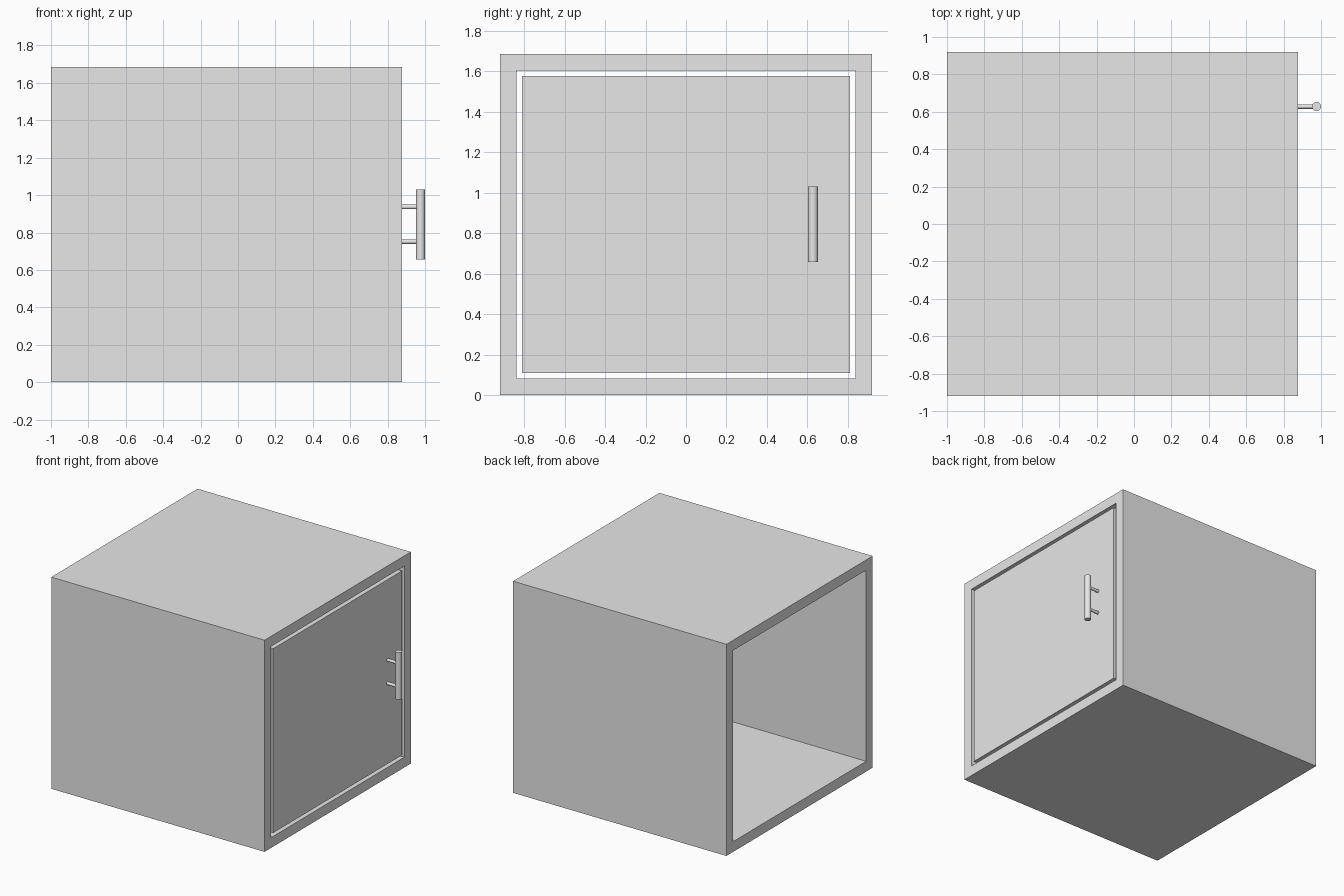
import bpy
import math

cube = bpy.data.objects.get("Cube")
if cube:
    bpy.data.objects.remove(cube, do_unlink=True)

grey = bpy.data.materials.new("plain grey")
grey.use_nodes = True
colour = (0.8, 0.8, 0.8, 1)
grey.diffuse_color = colour
grey.node_tree.nodes["Principled BSDF"].inputs["Base Color"].default_value = colour

BACK, FRONT = -1.0, 0.878      # open end and door end along x
HALF_W, HEIGHT = 0.92, 1.685
WALL, GAP = 0.082, 0.027


def add_object(name, verts, faces):
    mesh = bpy.data.meshes.new(name)
    mesh.from_pydata(verts, [], faces)
    mesh.materials.append(grey)
    obj = bpy.data.objects.new(name, mesh)
    bpy.context.collection.objects.link(obj)
    return obj


def rectangle(x, inset):
    """Corners of the cabinet section at x, moved inward by inset."""
    w, low, high = HALF_W - inset, inset, HEIGHT - inset
    return [(x, -w, low), (x, w, low), (x, w, high), (x, -w, high)]


def rod(name, radius, length, location, rotation=(0, 0, 0)):
    bpy.ops.mesh.primitive_cylinder_add(vertices=32, radius=radius, depth=length,
                                        location=location, rotation=rotation)
    obj = bpy.context.object
    obj.name = name
    obj.data.materials.append(grey)
    bpy.ops.object.shade_smooth_by_angle(angle=math.radians(40))


# Cabinet shell: a square tube open at both ends
rings = [rectangle(BACK, 0), rectangle(FRONT, 0),
         rectangle(FRONT, WALL), rectangle(BACK, WALL)]
faces = []
for r in range(4):
    for i in range(4):
        a, b, j = r * 4, (r + 1) % 4 * 4, (i + 1) % 4
        faces.append((a + i, b + i, b + j, a + j)[::-1])
add_object("cabinet_shell", sum(rings, []), faces)

# Door: a flush panel with an even gap around it
inset = WALL + GAP
sides = [(i, (i + 1) % 4, (i + 1) % 4 + 4, i + 4)[::-1] for i in range(4)]
add_object("door", rectangle(FRONT - WALL, inset) + rectangle(FRONT, inset),
           [(0, 1, 2, 3)[::-1], (4, 5, 6, 7)] + [s[::-1] for s in sides])

# Handle: upright bar on two short posts
handle_x, handle_y, middle = 0.976, 0.628, 0.844
rod("handle_bar", 0.024, 0.374, (handle_x, handle_y, middle))
for name, side in (("upper_handle_post", 1), ("lower_handle_post", -1)):
    rod(name, 0.012, handle_x - FRONT,
        ((handle_x + FRONT) / 2, handle_y, middle + side * 0.093),
        (0, math.pi / 2, 0))
